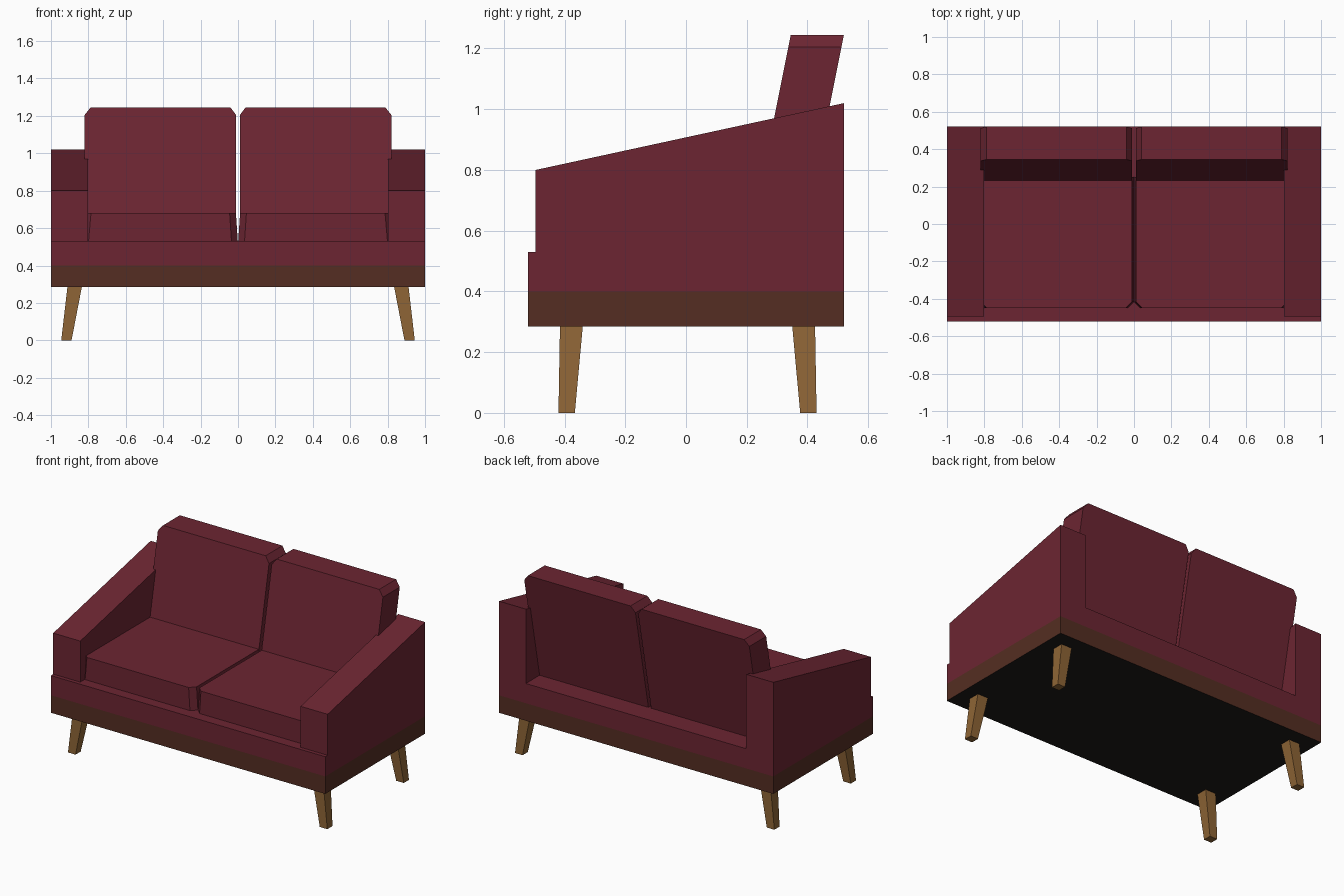
import bpy

cube = bpy.data.objects.get("Cube")
if cube:
    bpy.data.objects.remove(cube, do_unlink=True)


def material(name, rgb):
    mat = bpy.data.materials.new(name)
    mat.use_nodes = True
    color = (*rgb, 1)
    mat.diffuse_color = color
    node = next(n for n in mat.node_tree.nodes if n.type == 'BSDF_PRINCIPLED')
    node.inputs["Base Color"].default_value = color
    node.inputs["Roughness"].default_value = 0.8
    return mat


red = material("burgundy_fabric", (0.15, 0.0185, 0.032))
brown = material("dark_wood", (0.089, 0.027, 0.016))
oak = material("oak_wood", (0.27, 0.128, 0.036))
black = material("black_lining", (0.012, 0.01, 0.0095))


def loft(name, ring_a, ring_b, mat):
    """Closed solid between two matching outlines."""
    n = len(ring_a)
    faces = [list(range(n)), list(range(n, 2 * n))]
    faces += [[i, (i + 1) % n, (i + 1) % n + n, i + n] for i in range(n)]
    mesh = bpy.data.meshes.new(name)
    mesh.from_pydata(list(ring_a) + list(ring_b), [], faces)
    mesh.materials.append(mat)
    obj = bpy.data.objects.new(name, mesh)
    bpy.context.collection.objects.link(obj)
    # Make the normals point outwards
    import bmesh
    bm = bmesh.new()
    bm.from_mesh(mesh)
    bmesh.ops.recalc_face_normals(bm, faces=bm.faces)
    bm.to_mesh(mesh)
    bm.free()
    return obj


def rect(x0, x1, y0, y1, z):
    return [(x0, y0, z), (x1, y0, z), (x1, y1, z), (x0, y1, z)]


# Wooden frame with a dark lining underneath, and the upholstered base
frame = loft("wood_frame", rect(-1, 1, -0.52, 0.52, 0.285),
             rect(-1, 1, -0.52, 0.52, 0.40), brown)
frame.data.materials.append(black)
for face in frame.data.polygons:
    if face.normal.z < -0.5:
        face.material_index = 1
loft("seat_base", rect(-1, 1, -0.52, 0.52, 0.40),
     rect(-1, 1, -0.52, 0.52, 0.53), red)

# Profiles shared by both sides
arm_side = [(-0.495, 0.53), (0.52, 0.53), (0.52, 1.02), (-0.495, 0.80)]
back_front = [(0.01, 0.53), (0.82, 0.53), (0.82, 1.205),
              (0.788, 1.245), (0.04, 1.245), (0.01, 1.205)]


def seat_outline(x0, x1, z, cut=0.034):
    front, rear = -0.45, 0.25
    return [(x0 + cut, front, z), (x1 - cut, front, z), (x1, front + cut, z),
            (x1, rear, z), (x0, rear, z), (x0, front + cut, z)]


def lean(z):
    return 0.345 + 0.2 * (z - 1.245)


for side, s in (("left", 1), ("right", -1)):
    def flip(points):
        return [(s * x, y, z) for x, y, z in points]

    # Sloping arm
    loft(f"{side}_arm", [(s * 0.803, y, z) for y, z in arm_side],
         [(s, y, z) for y, z in arm_side], red)

    # Seat cushion with clipped front corners, slightly narrower on top
    loft(f"{side}_seat_cushion", flip(seat_outline(0.001, 0.833, 0.53)),
         flip(seat_outline(0.011, 0.82, 0.68)), red)

    # Leaning back cushion with clipped top corners
    loft(f"{side}_back_cushion", [(s * x, lean(z), z) for x, z in back_front],
         [(s * x, lean(z) + 0.175, z) for x, z in back_front], red)

    # Splayed, tapered legs
    for end, t, shift in (("front", -1, 0), ("rear", 1, 0.01)):
        top = rect(0.835, 0.912, 0.34, 0.415, 0.285)
        foot = rect(0.89, 0.945, 0.366, 0.42, 0)
        loft(f"{end}_{side}_leg",
             [(s * x, t * y + shift, z) for x, y, z in top],
             [(s * x, t * y + shift, z) for x, y, z in foot], oak)
